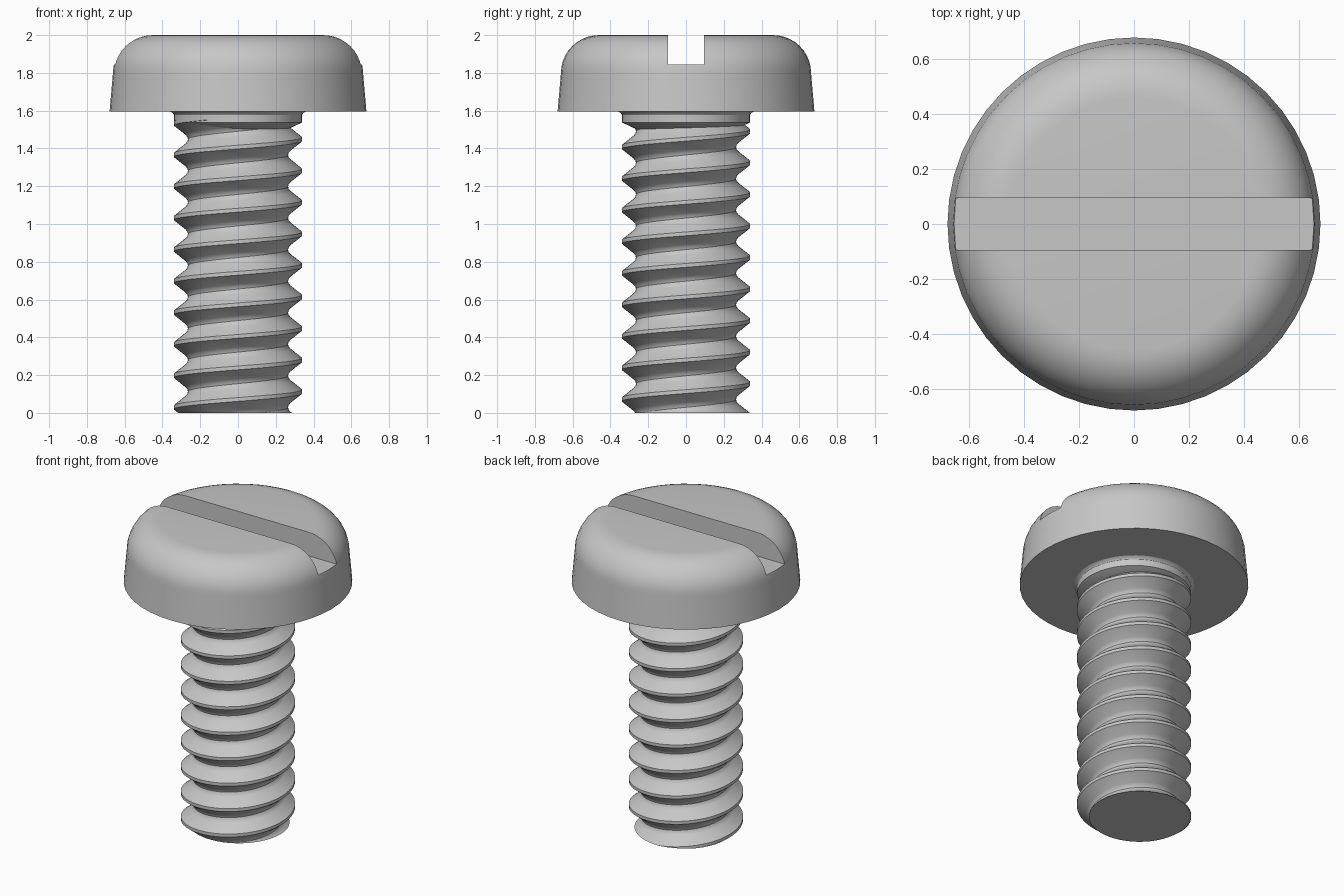
import bpy, bmesh
from math import sin, cos, pi

SEG = 48
PITCH = 0.167
SHANK_TOP = 1.55

cube = bpy.data.objects.get("Cube")
if cube:
    bpy.data.objects.remove(cube, do_unlink=True)

# Plain steel grey for the whole screw
steel = bpy.data.materials.new("steel_grey")
steel.use_nodes = True
GREY = (0.57, 0.57, 0.57, 1)
steel.diffuse_color = GREY
steel.node_tree.nodes["Principled BSDF"].inputs["Base Color"].default_value = GREY


def finish(name, bm):
    bmesh.ops.recalc_face_normals(bm, faces=bm.faces)
    mesh = bpy.data.meshes.new(name)
    bm.to_mesh(mesh)
    bm.free()
    obj = bpy.data.objects.new(name, mesh)
    bpy.context.collection.objects.link(obj)
    mesh.materials.append(steel)
    return obj


def select(obj):
    bpy.ops.object.select_all(action='DESELECT')
    obj.select_set(True)
    bpy.context.view_layer.objects.active = obj


def smooth(obj):
    select(obj)
    bpy.ops.object.shade_smooth_by_angle(angle=pi / 6)


def bridge(bm, a, b):
    n = len(a)
    for i in range(n):
        j = (i + 1) % n
        bm.faces.new((a[i], a[j], b[j], b[i]))


def lathe(name, profile):
    """Solid of revolution from (radius, height) points, capped at both ends."""
    bm = bmesh.new()
    rings = [[bm.verts.new((r * cos(2 * pi * i / SEG), r * sin(2 * pi * i / SEG), z))
              for i in range(SEG)] for r, z in profile]
    for a, b in zip(rings, rings[1:]):
        bridge(bm, a, b)
    bm.faces.new(rings[0])
    bm.faces.new(rings[-1])
    return finish(name, bm)


# Head: drafted side with a rounded upper edge
arc = [(0.46 + 0.202 * cos(pi / 2 * i / 10), 1.8 + 0.2 * sin(pi / 2 * i / 10))
       for i in range(11)]
head = lathe("head", [(0.68, 1.595)] + arc)

# Driver slot cut across the head
bm = bmesh.new()
bmesh.ops.create_cube(bm, size=1)
bmesh.ops.scale(bm, vec=(2, 0.19, 0.4), verts=bm.verts)
bmesh.ops.translate(bm, vec=(0, 0, 2.045), verts=bm.verts)
cutter = finish("slot_cutter", bm)
cutter.hide_render = True
cut = head.modifiers.new("slot", 'BOOLEAN')
cut.operation = 'DIFFERENCE'
cut.solver = 'EXACT'
cut.object = cutter
select(head)
bpy.ops.object.modifier_apply(modifier=cut.name)
bpy.data.objects.remove(cutter, do_unlink=True)
smooth(head)

# Collar closing the thread with a cone, with a small fillet under the head
smooth(lathe("collar", [(0.255, 1.498), (0.338, 1.537), (0.339, 1.578),
                        (0.346, 1.588), (0.36, 1.596)]))

# Threaded shank: one tooth outline swept along a right-hand helix,
# with a narrow crest, broad flanks and a rounded root
tooth = [(-0.01, 0.34), (0.01, 0.34), (0.057, 0.28), (0.07, 0.269),
         (0.0835, 0.265), (0.097, 0.269), (0.11, 0.28)]
bm = bmesh.new()
columns = []
for i in range(SEG + 1):
    t = i / SEG
    base = 0.113 + PITCH * t
    columns.append([bm.verts.new((r * cos(2 * pi * t), r * sin(2 * pi * t),
                                  base + PITCH * turn + dz))
                    for turn in range(-3, 12) for dz, r in tooth])
for a, b in zip(columns, columns[1:]):
    for k in range(len(a) - 1):
        bm.faces.new((a[k], b[k], b[k + 1], a[k + 1]))
bmesh.ops.remove_doubles(bm, verts=bm.verts, dist=0.0001)

# Trim the ends square and cap them
for height, up in ((0, -1), (SHANK_TOP, 1)):
    bmesh.ops.bisect_plane(bm, geom=bm.verts[:] + bm.edges[:] + bm.faces[:],
                           plane_co=(0, 0, height), plane_no=(0, 0, up),
                           clear_outer=True)
    rim = [e for e in bm.edges if e.is_boundary
           and all(abs(v.co.z - height) < 0.0001 for v in e.verts)]
    bmesh.ops.holes_fill(bm, edges=rim, sides=0)
smooth(finish("threaded_shank", bm))
